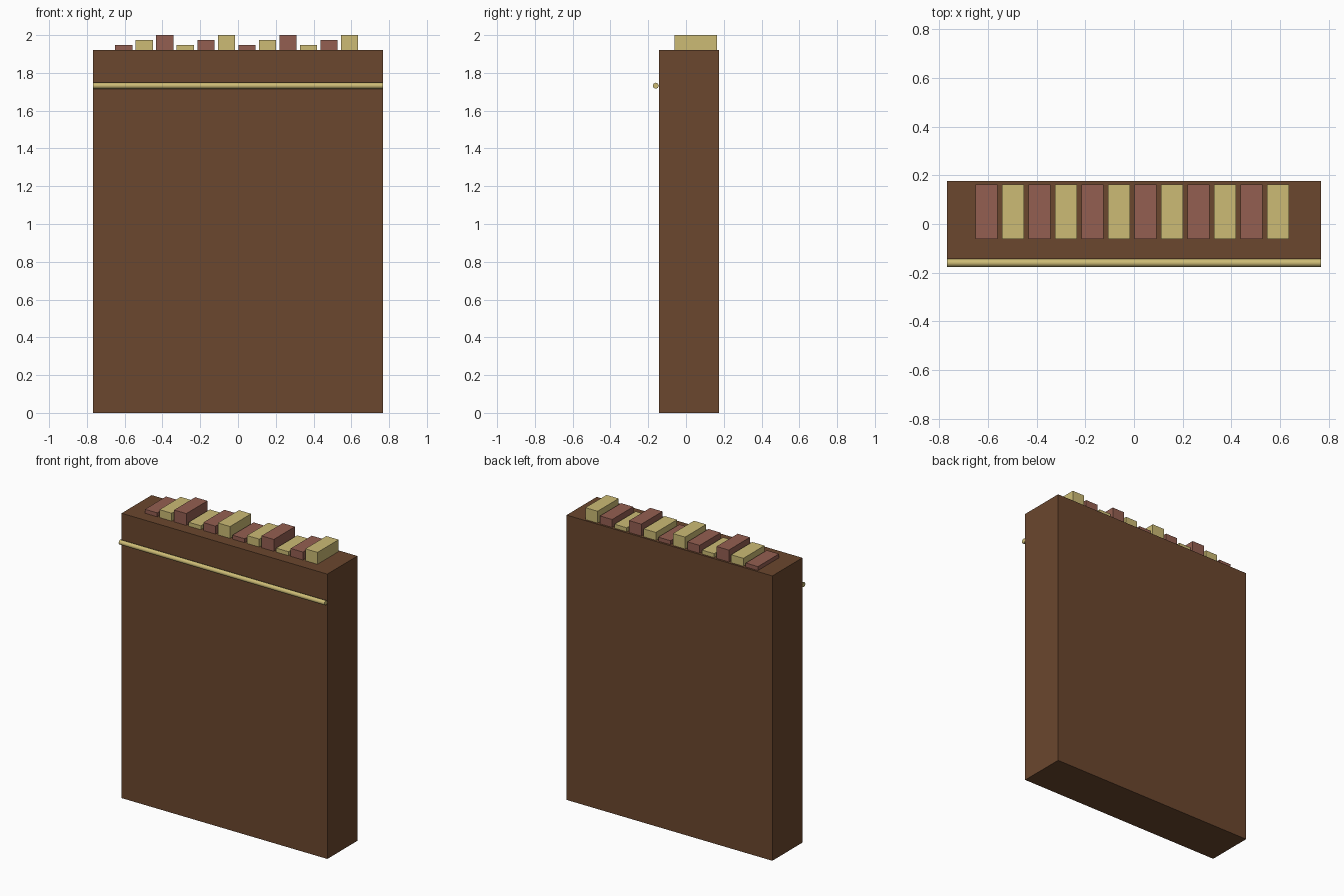
import bpy
import math

# Remove the default cube
cube = bpy.data.objects.get("Cube")
if cube:
    bpy.data.objects.remove(cube, do_unlink=True)


def make_material(name, srgb):
    linear = [((c / 255 + 0.055) / 1.055) ** 2.4 for c in srgb] + [1.0]
    mat = bpy.data.materials.new(name)
    mat.use_nodes = True
    mat.diffuse_color = linear
    mat.node_tree.nodes["Principled BSDF"].inputs["Base Color"].default_value = linear
    return mat


def box(name, low, high, mat):
    center = [(a + b) / 2 for a, b in zip(low, high)]
    bpy.ops.mesh.primitive_cube_add(size=1, location=center)
    obj = bpy.context.object
    obj.name = name
    obj.scale = [b - a for a, b in zip(low, high)]
    bpy.ops.object.transform_apply(location=False, rotation=False, scale=True)
    obj.data.materials.append(mat)
    return obj


wood = make_material("dark brown wood", (107, 71, 46))
red = make_material("dusty red", (148, 95, 81))
gold = make_material("pale gold", (204, 187, 117))

# Cabinet body
HALF_WIDTH, TOP = 0.767, 1.92
box("cabinet_body", (-HALF_WIDTH, -0.144, 0), (HALF_WIDTH, 0.176, TOP), wood)

# Front rail, resting against the face
bpy.ops.mesh.primitive_cylinder_add(
    vertices=8, radius=0.016, depth=2 * HALF_WIDTH,
    location=(0, -0.16, 1.732), rotation=(0, math.pi / 2, 0))
rail = bpy.context.object
rail.name = "front_rail"
rail.data.materials.append(gold)
bpy.ops.object.shade_smooth_by_angle(angle=math.radians(50))

# Row of blocks on top: alternating colours, three repeating heights
COUNT, PITCH, BLOCK_WIDTH = 12, 0.1087, 0.091
for i in range(COUNT):
    x = -0.605 + i * PITCH
    height = 0.08 * (i % 3 + 1) / 3
    box(f"top_block_{i + 1}",
        (x - BLOCK_WIDTH / 2, -0.062, TOP),
        (x + BLOCK_WIDTH / 2, 0.163, TOP + height),
        gold if i % 2 else red)
